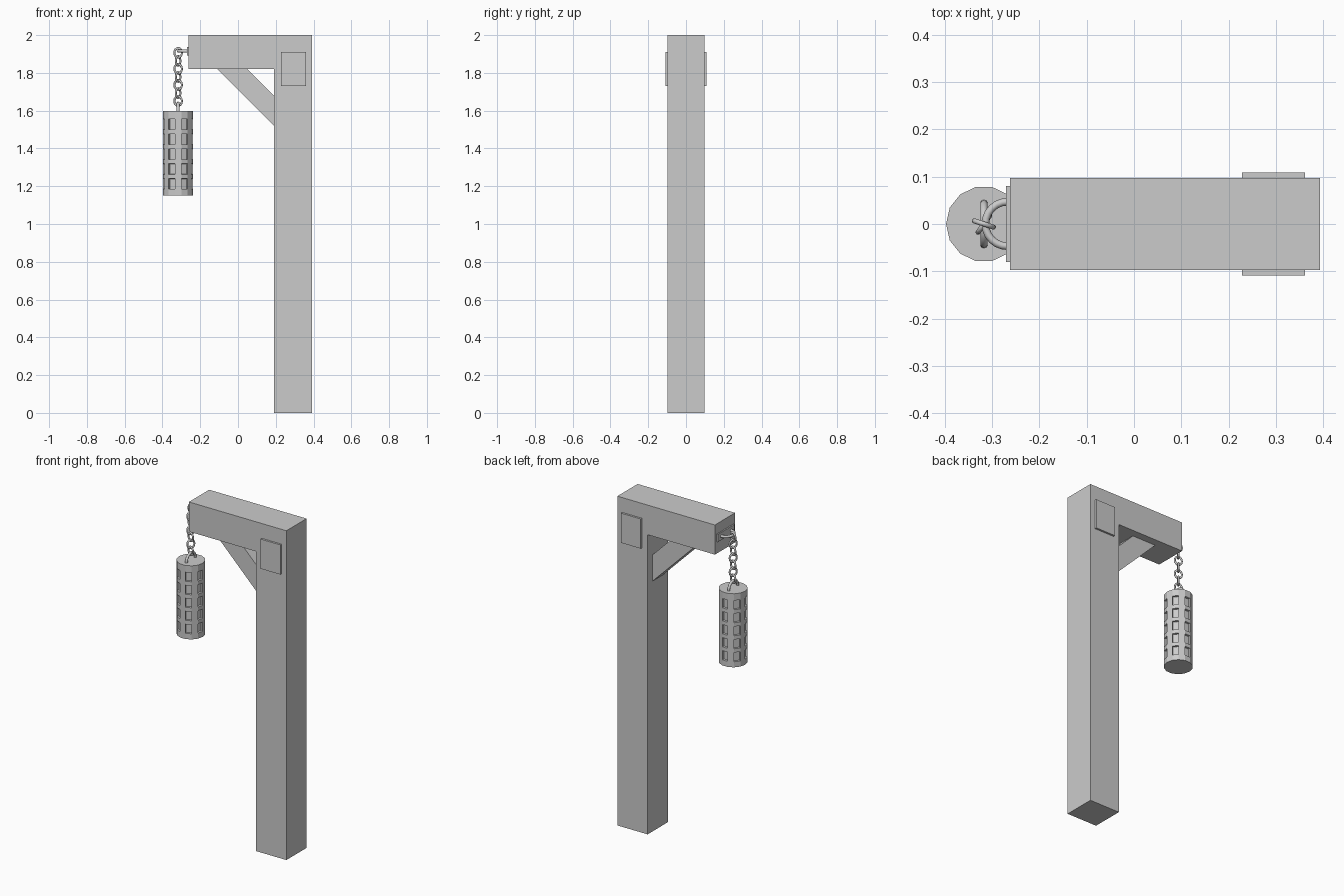
import bpy, bmesh, math

if "Cube" in bpy.data.objects:
    bpy.data.objects.remove(bpy.data.objects["Cube"])


def make_object(name, bm):
    bmesh.ops.recalc_face_normals(bm, faces=bm.faces[:])
    mesh = bpy.data.meshes.new(name)
    bm.to_mesh(mesh)
    bm.free()
    ob = bpy.data.objects.new(name, mesh)
    bpy.context.collection.objects.link(ob)
    return ob


def prism(name, profile, y0, y1):
    """Extrude an x-z outline along y."""
    bm = bmesh.new()
    face = bm.faces.new([bm.verts.new((x, y0, z)) for x, z in profile])
    ext = bmesh.ops.extrude_face_region(bm, geom=[face])
    moved = [g for g in ext["geom"] if isinstance(g, bmesh.types.BMVert)]
    bmesh.ops.translate(bm, verts=moved, vec=(0, y1 - y0, 0))
    return make_object(name, bm)


def box(name, x0, x1, y0, y1, z0, z1):
    return prism(name, [(x0, z0), (x1, z0), (x1, z1), (x0, z1)], y0, y1)


def ring(name, loc, major, minor, rot=(0, 0, 0), stretch=1.0, segs=24):
    bpy.ops.mesh.primitive_torus_add(location=loc, rotation=rot, major_radius=major,
                                     minor_radius=minor, major_segments=segs, minor_segments=10)
    ob = bpy.context.object
    ob.name = name
    ob.scale = (1, stretch, 1)
    bpy.ops.object.shade_smooth()
    return ob


W = 0.097
# Post and arm as one inverted L
prism("post_and_arm", [(0.19, 0), (0.393, 0), (0.393, 2), (-0.262, 2), (-0.262, 1.82), (0.19, 1.82)], -W, W)

# Diagonal brace under the arm
prism("brace", [(-0.11, 1.82), (0.05, 1.82), (0.19, 1.68), (0.19, 1.52)], -0.05, 0.05)

# Side plates on the joint
for side, name in ((-1, "front_plate"), (1, "back_plate")):
    ys = sorted((side * (W - 0.005), side * 0.109))
    box(name, 0.228, 0.361, ys[0], ys[1], 1.73, 1.91)

# Mounting plate and horizontal ring on the arm end
box("mount_plate", -0.27, -0.255, -0.08, 0.08, 1.892, 1.938)
ring("mount_ring", (-0.267, 0, 1.915), 0.047, 0.008)

# Hanging chain, alternating link directions
LX = -0.317
for i in range(7):
    turn = math.radians(-18 if i % 2 == 0 else 55)
    ring(f"chain_link_{i + 1}", (LX, 0, 1.906 - i * 0.0425), 0.021, 0.0055,
         (math.pi / 2, 0, turn), 1.18, 16)

# Lantern: 14-sided drum with recessed windows on every other side
SIDES, R = 14, 0.08
levels = [1.15]
for c in (1.212, 1.291, 1.37, 1.449, 1.528):
    levels += [c - 0.028, c + 0.028]
levels.append(1.597)
bm = bmesh.new()
rows = [[bm.verts.new((LX + R * math.cos(2 * math.pi * k / SIDES),
                       R * math.sin(2 * math.pi * k / SIDES), z))
         for k in range(SIDES)] for z in levels]
windows = []
for r in range(len(levels) - 1):
    for k in range(SIDES):
        n = (k + 1) % SIDES
        f = bm.faces.new((rows[r][k], rows[r][n], rows[r + 1][n], rows[r + 1][k]))
        if r % 2 == 1 and k % 2 == 1:
            windows.append(f)
bm.faces.new(rows[0][::-1])
bm.faces.new(rows[-1])
bm.normal_update()
bmesh.ops.inset_individual(bm, faces=windows, thickness=0.001, depth=-0.012)
make_object("lantern", bm)

# Lantern handle ring, half sunk in the lid
ring("lantern_ring", (LX, 0, 1.597), 0.043, 0.008, (math.pi / 2, 0, math.pi / 2))
